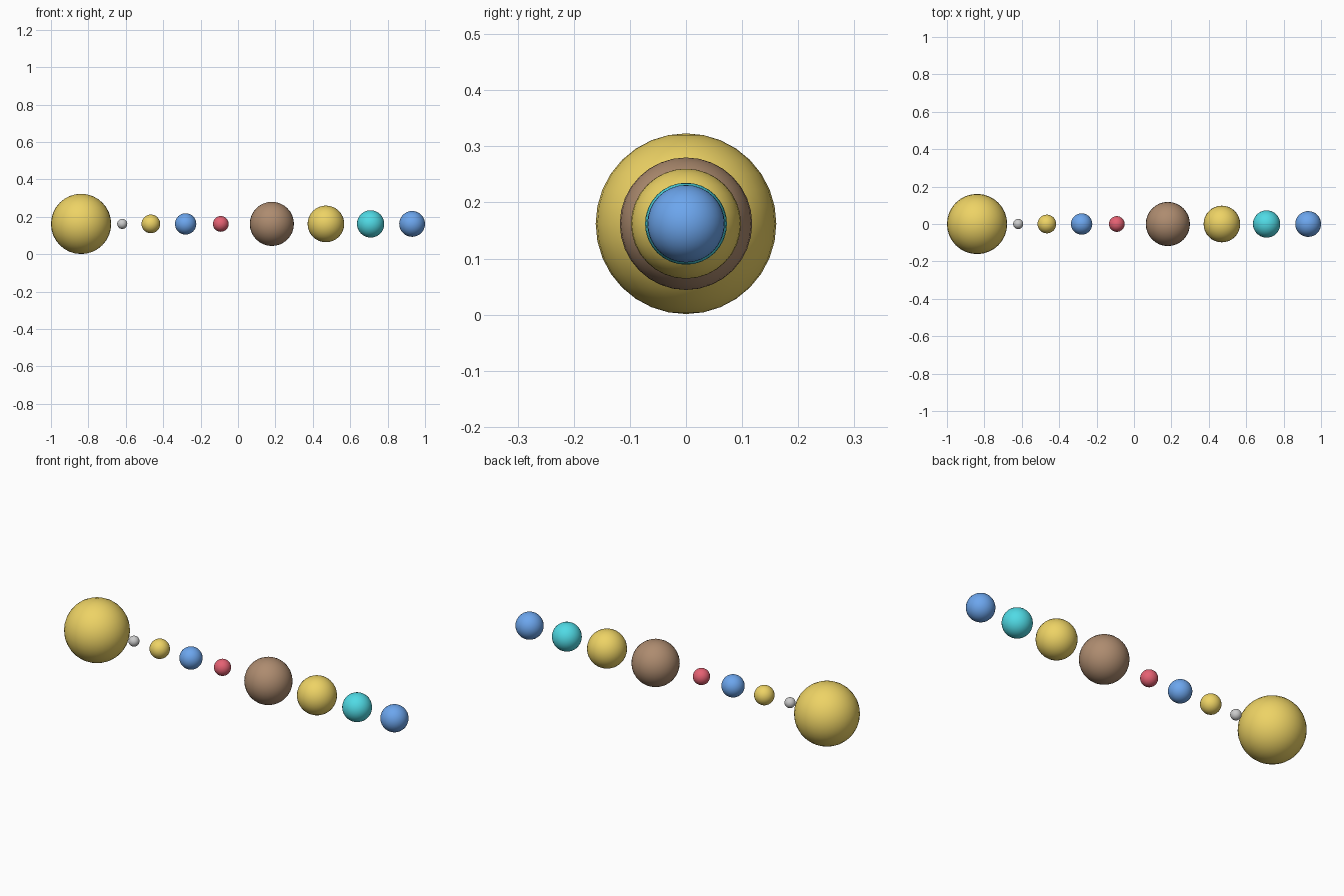
import bpy

if "Cube" in bpy.data.objects:
    bpy.data.objects.remove(bpy.data.objects["Cube"])

YELLOW = (0.85, 0.65, 0.13, 1)
BLUE = (0.15, 0.38, 0.85, 1)
RED = (0.78, 0.12, 0.17, 1)
BROWN = (0.42, 0.26, 0.16, 1)
CYAN = (0.08, 0.70, 0.78, 1)
HEIGHT = 0.162

materials = {}


def material(name, color):
    if name not in materials:
        mat = bpy.data.materials.new(name)
        mat.diffuse_color = color
        mat.use_nodes = True
        mat.node_tree.nodes["Principled BSDF"].inputs["Base Color"].default_value = mat.diffuse_color
        materials[name] = mat
    return materials[name]


def ball(name, x, radius, color_name=None, color=None):
    bpy.ops.mesh.primitive_uv_sphere_add(
        segments=32, ring_count=16, radius=radius, location=(x, 0, HEIGHT))
    obj = bpy.context.object
    obj.name = name
    bpy.ops.object.shade_smooth()
    if color:
        obj.data.materials.append(material(color_name, color))


# Central star, then the planets in a row along x
ball("star", -0.839, 0.161, "yellow", YELLOW)
ball("planet_1", -0.619, 0.027)
ball("planet_2", -0.466, 0.050, "yellow", YELLOW)
ball("planet_3", -0.280, 0.057, "blue", BLUE)
ball("planet_4", -0.092, 0.042, "red", RED)
ball("planet_5", 0.181, 0.118, "brown", BROWN)
ball("planet_6", 0.470, 0.098, "yellow", YELLOW)
ball("planet_7", 0.709, 0.073, "cyan", CYAN)
ball("planet_8", 0.931, 0.069, "blue", BLUE)
